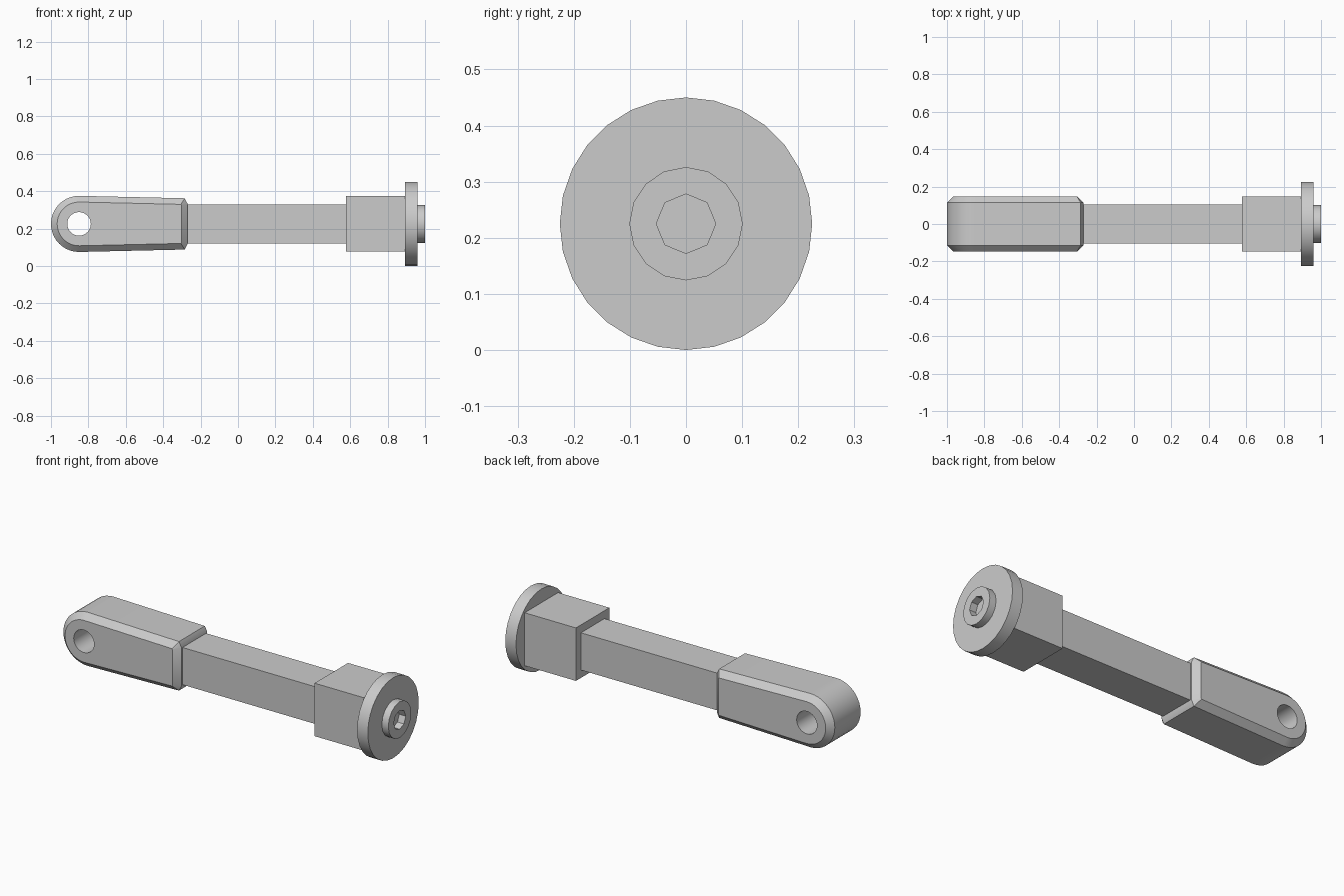
import bpy, bmesh, math
from mathutils import Matrix

if "Cube" in bpy.data.objects:
    bpy.data.objects.remove(bpy.data.objects["Cube"])

AXIS = 0.225  # height of the long axis

grey = bpy.data.materials.new("plain_grey")
grey.use_nodes = True
GREY = (0.6, 0.6, 0.6, 1)
grey.diffuse_color = GREY
grey.node_tree.nodes["Principled BSDF"].inputs["Base Color"].default_value = GREY


def finish(name, bm):
    bmesh.ops.recalc_face_normals(bm, faces=bm.faces)
    mesh = bpy.data.meshes.new(name)
    bm.to_mesh(mesh)
    bm.free()
    mesh.materials.append(grey)
    obj = bpy.data.objects.new(name, mesh)
    bpy.context.collection.objects.link(obj)
    return obj


def select(obj):
    bpy.ops.object.select_all(action="DESELECT")
    obj.select_set(True)
    bpy.context.view_layer.objects.active = obj


def smooth(obj):
    select(obj)
    bpy.ops.object.shade_smooth_by_angle(angle=math.radians(30))


def bar(name, x0, x1, half):
    bm = bmesh.new()
    bmesh.ops.create_cube(bm, size=1)
    bmesh.ops.scale(bm, vec=(x1 - x0, half * 2, half * 2), verts=bm.verts)
    bmesh.ops.translate(bm, vec=((x0 + x1) / 2, 0, AXIS), verts=bm.verts)
    return finish(name, bm)


def disc(name, centre, radius, length, sides, axis):
    bm = bmesh.new()
    bmesh.ops.create_cone(bm, cap_ends=True, segments=sides, radius1=radius,
                          radius2=radius, depth=length)
    turn = Matrix.Rotation(math.pi / 2, 4, "Y" if axis == "x" else "X")
    bmesh.ops.transform(bm, matrix=Matrix.Translation(centre) @ turn, verts=bm.verts)
    return finish(name, bm)


def cut(obj, cutter):
    mod = obj.modifiers.new("hole", "BOOLEAN")
    mod.operation = "DIFFERENCE"
    mod.solver = "EXACT"
    mod.object = cutter
    select(obj)
    bpy.ops.object.modifier_apply(modifier=mod.name)
    bpy.data.objects.remove(cutter)


# Rounded eye end: side profile extruded across, chamfered around both faces
EYE_X, EYE_R, HALF_Y = -0.85, 0.15, 0.147
STEPS = 20
profile = [(-0.27, -0.108), (-0.285, -0.137)]
for i in range(STEPS + 1):
    a = -math.pi / 2 - math.pi * i / STEPS
    profile.append((EYE_X + EYE_R * math.cos(a), EYE_R * math.sin(a)))
profile += [(x, -z) for x, z in reversed(profile[:2])]

bm = bmesh.new()
face = bm.faces.new([bm.verts.new((x, -HALF_Y, AXIS + z)) for x, z in profile])
extruded = bmesh.ops.extrude_face_region(bm, geom=[face])["geom"]
bmesh.ops.translate(bm, vec=(0, HALF_Y * 2, 0),
                    verts=[v for v in extruded if isinstance(v, bmesh.types.BMVert)])
rims = [e for e in bm.edges if abs(e.verts[0].co.y - e.verts[1].co.y) < 0.001]
bmesh.ops.bevel(bm, geom=rims, offset=0.033, segments=1, affect="EDGES")
eye = finish("eye_end", bm)
cut(eye, disc("eye_cutter", (EYE_X, 0, AXIS), 0.063, 0.5, 32, "y"))
smooth(eye)

# Square shaft and collar
bar("shaft", -0.3, 0.6, 0.104)
bar("collar", 0.577, 0.9, 0.148)

# Round flange
smooth(disc("flange", (0.927, 0, AXIS), 0.225, 0.066, 28, "x"))

# Boss with an eight-sided socket
boss = disc("boss", (0.97, 0, AXIS), 0.101, 0.06, 16, "x")
cut(boss, disc("socket_cutter", (1.0, 0, AXIS), 0.053, 0.09, 8, "x"))
smooth(boss)
